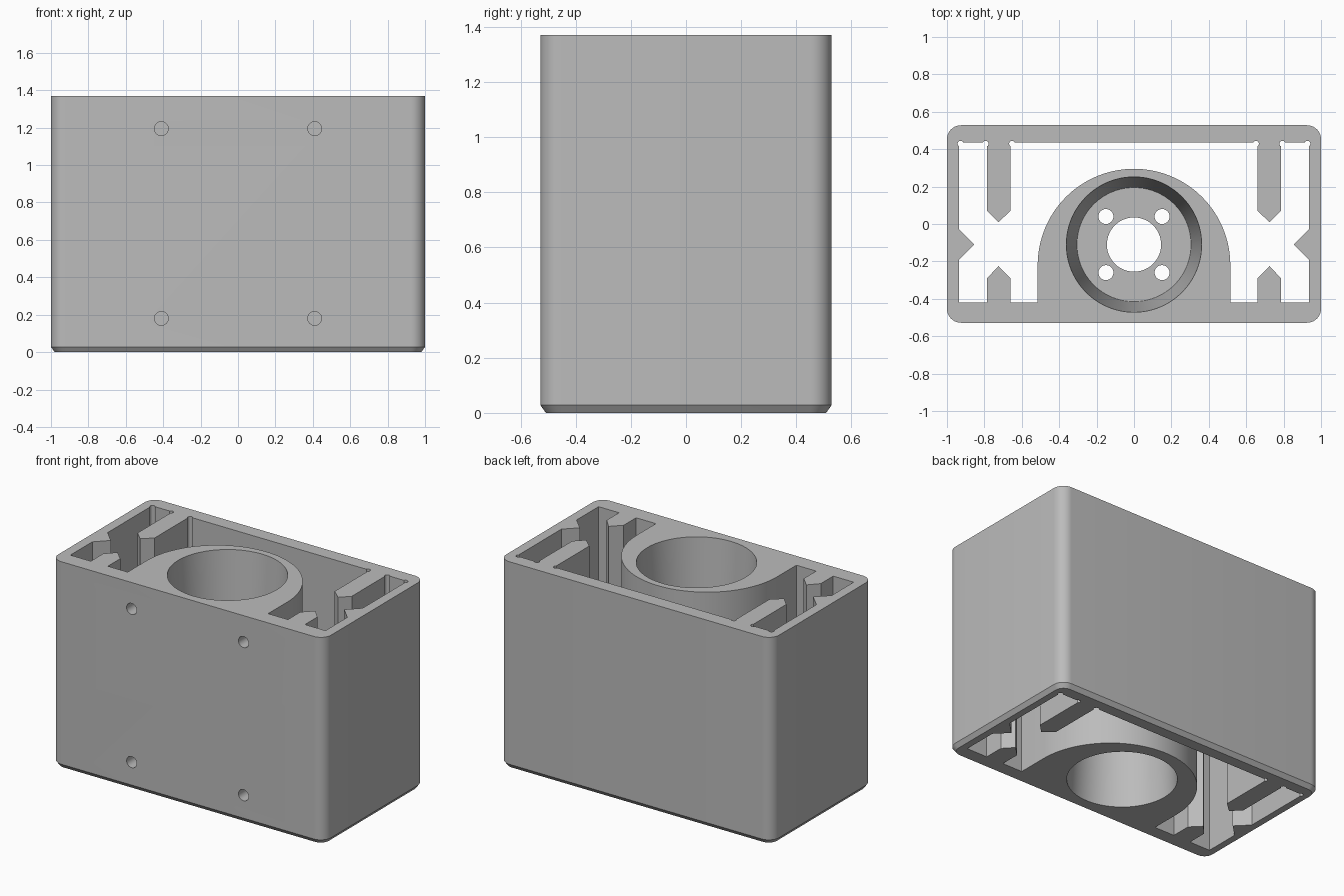
import bpy
import bmesh
from math import sin, cos, pi, radians
from mathutils import Matrix

if "Cube" in bpy.data.objects:
    bpy.data.objects.remove(bpy.data.objects["Cube"], do_unlink=True)

HEIGHT = 1.37
OVER = 0.05          # how far cutters poke past the surface
BORE_Y = -0.11

grey = bpy.data.materials.new("plain grey")
grey.use_nodes = True
grey.diffuse_color = (0.5, 0.5, 0.5, 1)
grey.node_tree.nodes["Principled BSDF"].inputs["Base Color"].default_value = (0.5, 0.5, 0.5, 1)


def finish(name, bm):
    bmesh.ops.recalc_face_normals(bm, faces=bm.faces)
    mesh = bpy.data.meshes.new(name)
    bm.to_mesh(mesh)
    bm.free()
    mesh.materials.append(grey)
    obj = bpy.data.objects.new(name, mesh)
    bpy.context.collection.objects.link(obj)
    return obj


def loft(name, rings):
    """Capped solid through rings of (z, outline), all with equal point counts."""
    bm = bmesh.new()
    loops = [[bm.verts.new((x, y, z)) for x, y in pts] for z, pts in rings]
    n = len(loops[0])
    for a, b in zip(loops, loops[1:]):
        for i in range(n):
            j = (i + 1) % n
            bm.faces.new((a[i], a[j], b[j], b[i]))
    bm.faces.new(loops[0])
    bm.faces.new(loops[-1])
    return finish(name, bm)


def arc(cx, cy, r, start, end, steps):
    return [(cx + r * cos(radians(start + (end - start) * i / steps)),
             cy + r * sin(radians(start + (end - start) * i / steps)))
            for i in range(steps + 1)]


def circle(x, y, r, n=32):
    return arc(x, y, r, 0, 360, n)[:-1]


def rounded_rect(hx, hy, r):
    pts = []
    for k, (sx, sy) in enumerate(((1, 1), (-1, 1), (-1, -1), (1, -1))):
        pts += arc(sx * (hx - r), sy * (hy - r), r, 90 * k, 90 * k + 90, 10)
    return pts


def through(name, outline):
    return loft(name, [(-OVER, outline), (HEIGHT + OVER, outline)])


cutters = []

# Outer block with rounded corners and a chamfered foot
body = loft("housing", [(0, rounded_rect(0.98, 0.508, 0.06)),
                        (0.028, rounded_rect(1, 0.528, 0.075)),
                        (HEIGHT, rounded_rect(1, 0.528, 0.075))])

# Cavity around the central boss, with pointed guide ribs
BACK, FRONT, SIDE = 0.435, -0.42, 0.935
RIB_IN, RIB_MID, RIB_OUT = 0.66, 0.725, 0.785
half = [(RIB_IN, BACK), (RIB_IN, 0.07), (RIB_MID, 0.01), (RIB_OUT, 0.07), (RIB_OUT, BACK),
        (SIDE, BACK), (SIDE, -0.03), (0.855, BORE_Y), (SIDE, -0.19), (SIDE, FRONT),
        (RIB_OUT, FRONT), (RIB_OUT, -0.29), (RIB_MID, -0.225), (RIB_IN, -0.29),
        (RIB_IN, FRONT), (0.515, FRONT)]
half += arc(0, -0.22, 0.515, 0, 90, 32)
cavity = half + [(-x, y) for x, y in reversed(half[:-1])]
cutters.append(through("cavity_cutter", cavity))

# Round relief notches in the rear slot corners
for s in (-1, 1):
    for x in (RIB_IN - 0.008, RIB_OUT + 0.008, SIDE - 0.008):
        cutters.append(through("relief_cutter", circle(s * x, BACK - 0.006, 0.016, 16)))

# Tapered bores above and below the inner web
WEB_LOW, WEB_HIGH = 0.42, 0.5
cutters.append(loft("upper_bore_cutter", [
    (WEB_HIGH, circle(0, BORE_Y, 0.305, 96)),
    (HEIGHT + OVER, circle(0, BORE_Y, 0.365, 96))]))
cutters.append(loft("lower_bore_cutter", [
    (-OVER, circle(0, BORE_Y, 0.33, 96)),
    (WEB_LOW, circle(0, BORE_Y, 0.305, 96))]))

# Holes through the web
web_holes = [(0, BORE_Y, 0.145)]
web_holes += [(sx * 0.15, BORE_Y + sy * 0.15, 0.04) for sx in (-1, 1) for sy in (-1, 1)]
for x, y, r in web_holes:
    outline = circle(x, y, r, 48)
    cutters.append(loft("web_hole_cutter", [(WEB_LOW - OVER, outline),
                                            (WEB_HIGH + OVER, outline)]))

# Blind screw holes in the front wall
for x in (-0.41, 0.41):
    for z in (0.18, 1.195):
        bm = bmesh.new()
        bmesh.ops.create_cone(bm, cap_ends=True, segments=32, radius1=0.037, radius2=0.037,
                              depth=0.6, matrix=Matrix.Translation((x, -0.528, z))
                              @ Matrix.Rotation(pi / 2, 4, 'X'))
        cutters.append(finish("screw_hole_cutter", bm))

# Cut everything and discard the cutters
bpy.ops.object.select_all(action='DESELECT')
bpy.context.view_layer.objects.active = body
body.select_set(True)
for cutter in cutters:
    mod = body.modifiers.new("cut", 'BOOLEAN')
    mod.operation = 'DIFFERENCE'
    mod.solver = 'EXACT'
    mod.object = cutter
    bpy.ops.object.modifier_apply(modifier=mod.name)
    bpy.data.objects.remove(cutter, do_unlink=True)

bpy.ops.object.shade_smooth_by_angle(angle=radians(30))
